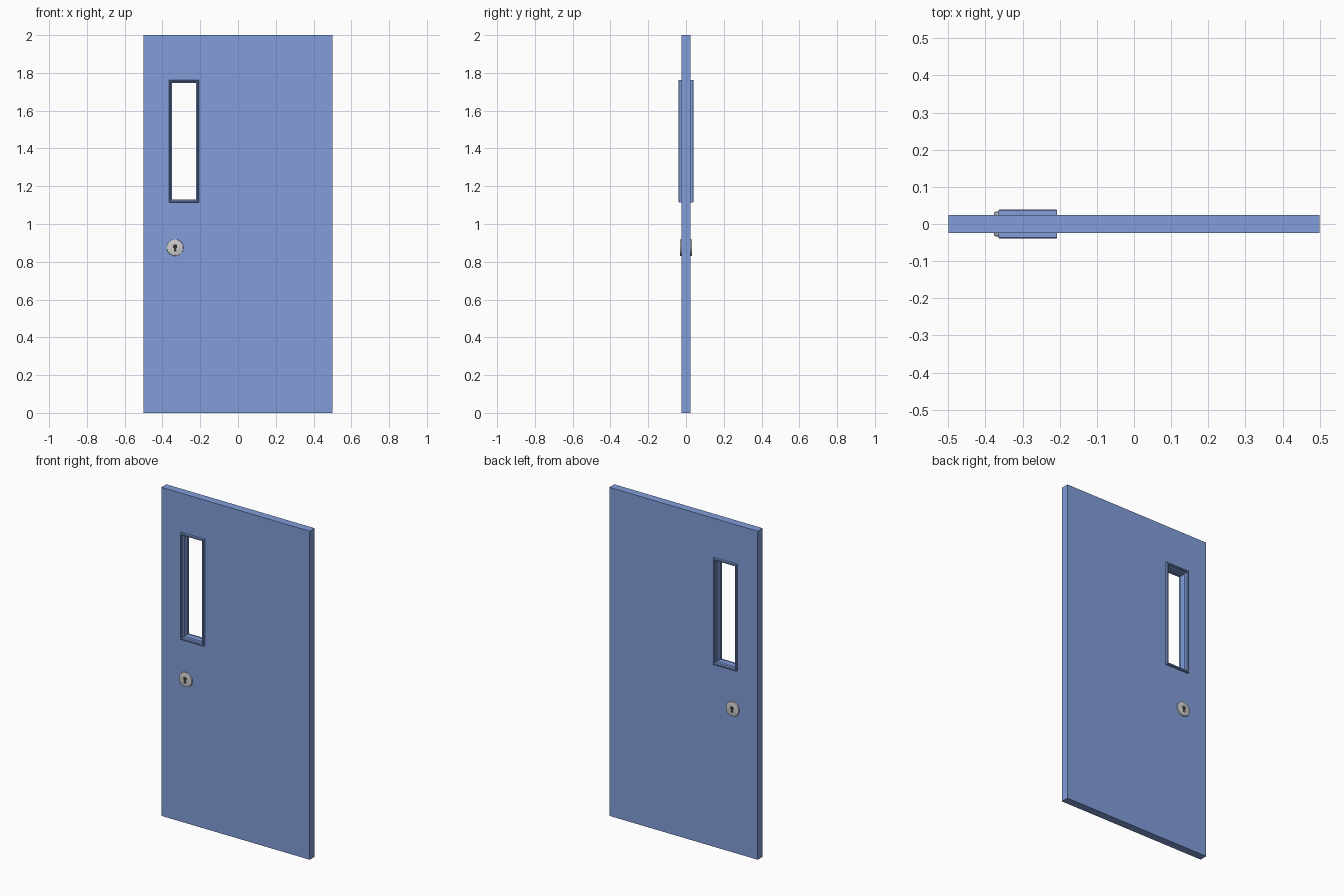
import bpy, bmesh
from math import pi, sin, cos

if "Cube" in bpy.data.objects:
    bpy.data.objects.remove(bpy.data.objects["Cube"])

def material(name, rgb):
    m = bpy.data.materials.new(name)
    m.diffuse_color = (*rgb, 1)
    m.use_nodes = True
    m.node_tree.nodes["Principled BSDF"].inputs["Base Color"].default_value = m.diffuse_color
    return m

blue = material("door_blue", (0.22, 0.34, 0.70))
dark = material("keyhole_dark", (0.03, 0.03, 0.03))

def make(name, loops, closed, mat=None):
    """Skin consecutive vertex loops; either join last to first or cap both ends."""
    bm = bmesh.new()
    rows = [[bm.verts.new(p) for p in loop] for loop in loops]
    n = len(rows[0])
    for i in range(len(rows) if closed else len(rows) - 1):
        a, b = rows[i], rows[(i + 1) % len(rows)]
        for j in range(n):
            bm.faces.new((a[j], a[(j + 1) % n], b[(j + 1) % n], b[j]))
    if not closed:
        bm.faces.new(rows[0])
        bm.faces.new(rows[-1])
    bmesh.ops.recalc_face_normals(bm, faces=bm.faces)
    me = bpy.data.meshes.new(name)
    bm.to_mesh(me)
    bm.free()
    ob = bpy.data.objects.new(name, me)
    bpy.context.collection.objects.link(ob)
    if mat:
        me.materials.append(mat)
    return ob

def rect(x0, x1, z0, z1, y, inset=0):
    x0, x1, z0, z1 = x0 + inset, x1 - inset, z0 + inset, z1 - inset
    return [(x0, y, z0), (x1, y, z0), (x1, y, z1), (x0, y, z1)]

T = 0.024                              # half thickness of the door
WIN = (-0.365, -0.207, 1.115, 1.763)   # outer edge of the window frame
OUT = (-0.5, 0.5, 0, 2)

# door slab with window opening
make("door_panel", [rect(*OUT, -T), rect(*WIN, -T, 0.005),
                    rect(*WIN, T, 0.005), rect(*OUT, T)], True, blue)

# window frame: raised rim, slope and inner stop, mirrored front to back
half = [(0, 0.037), (0.002, 0.039), (0.008, 0.039), (0.010, 0.037),
        (0.010, 0.022), (0.016, 0.018), (0.016, 0.008)]
profile = [(o, -y) for o, y in half] + [(o, y) for o, y in reversed(half)]
make("window_frame", [rect(*WIN, y, o) for o, y in profile], True, blue)

# lock plates with a keyhole pocket on both sides
CX, CZ, N = -0.333, 0.875, 40

def circle(r, y):
    return [(CX + r * cos(2 * pi * i / N), y, CZ + r * sin(2 * pi * i / N)) for i in range(N)]

def keyhole(y):
    arc = [(0.0115 * cos(a), 0.006 + 0.0115 * sin(a))
           for a in [(-60 + 300 * i / 20) * pi / 180 for i in range(21)]]
    pts = arc + [(-0.0065, -0.021), (0.0065, -0.021)]
    return [(CX + x, y, CZ + z) for x, z in pts]

for side, s in (("front", -1), ("back", 1)):
    plate = make("lock_plate_" + side, [circle(r, s * y) for r, y in
                 ((0.044, 0.015), (0.044, 0.029), (0.043, 0.0318), (0.040, 0.033))], False)
    cutter = make("keyhole_cutter", [keyhole(s * 0.026), keyhole(s * 0.05)], False)
    cutter.hide_render = True
    mod = plate.modifiers.new("keyhole", "BOOLEAN")
    mod.operation, mod.solver, mod.object = "DIFFERENCE", "EXACT", cutter
    bpy.ops.object.select_all(action="DESELECT")
    bpy.context.view_layer.objects.active = plate
    plate.select_set(True)
    bpy.ops.object.modifier_apply(modifier="keyhole")
    bpy.ops.object.shade_smooth_by_angle(angle=pi / 6)
    bpy.data.objects.remove(cutter)
    # dark floor of the keyhole
    make("keyhole_" + side, [keyhole(s * 0.025), keyhole(s * 0.028)], False, dark)
